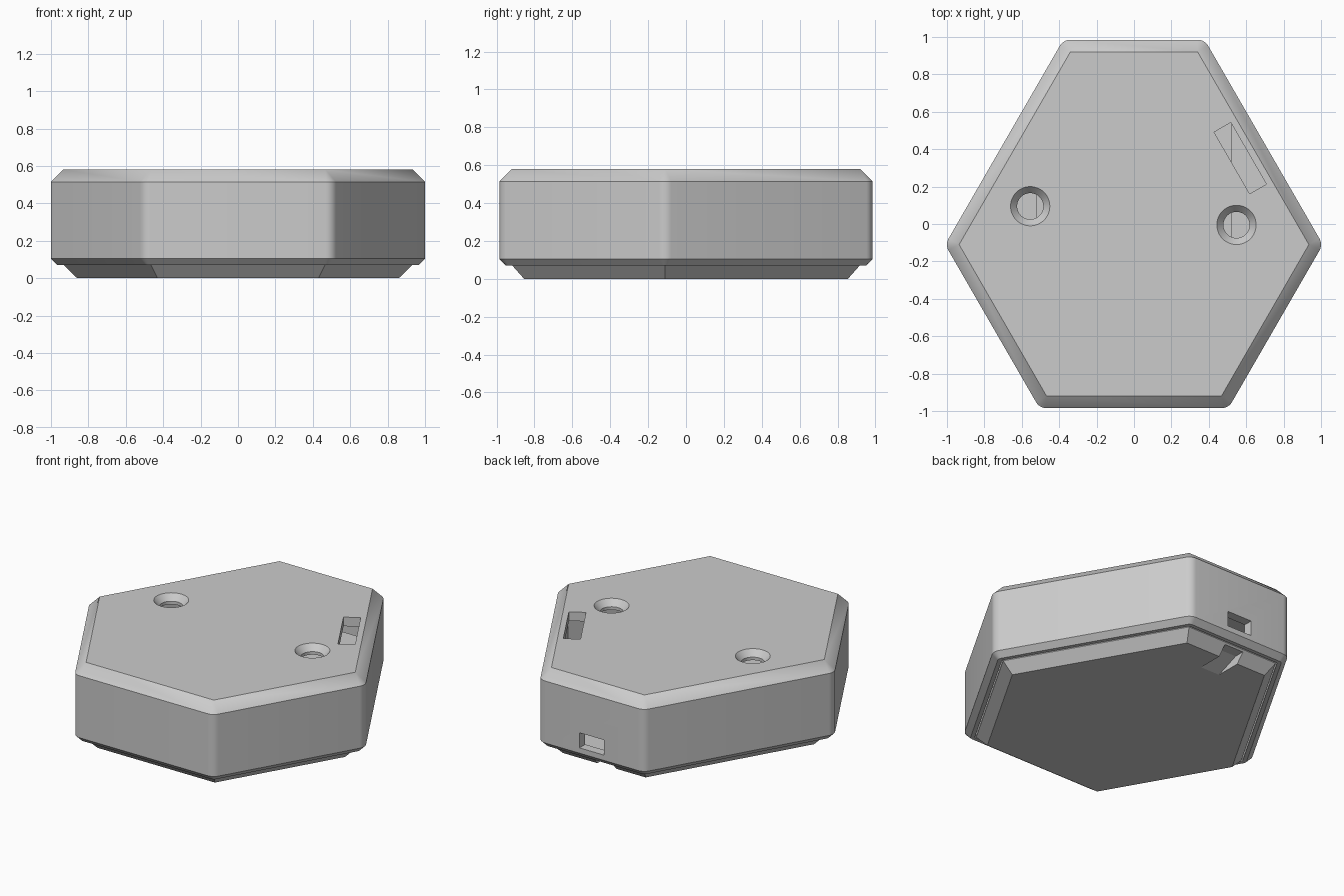
import bpy, bmesh, math
from math import radians, cos, sin, sqrt
from mathutils import Matrix

cube = bpy.data.objects.get("Cube")
if cube:
    bpy.data.objects.remove(cube, do_unlink=True)

grey = bpy.data.materials.new("plain grey")
grey.use_nodes = True
COLOR = (0.6, 0.6, 0.6, 1)
grey.diffuse_color = COLOR
grey.node_tree.nodes["Principled BSDF"].inputs["Base Color"].default_value = COLOR

# Sharp hexagon of the top face, with equal angles but unequal sides
SIDE_X, SIDE_Y, HALF_Y, ROUND = 0.935, -0.11, 0.92, 0.065
BACK_X = SIDE_X - (HALF_Y - SIDE_Y) / sqrt(3)
FRONT_X = SIDE_X - (HALF_Y + SIDE_Y) / sqrt(3)
CORNERS = [(SIDE_X, SIDE_Y), (BACK_X, HALF_Y), (-BACK_X, HALF_Y),
           (-SIDE_X, SIDE_Y), (-FRONT_X, -HALF_Y), (FRONT_X, -HALF_Y)]


def hexagon(inset, z, steps=6):
    """Outline inset from the outer wall; corners are round until ROUND is used up."""
    r = ROUND - inset
    pts = []
    for i, (x, y) in enumerate(CORNERS):
        mid = radians(60 * i)
        for s in range(steps + 1):
            if r >= 0:
                a, d = mid + radians(60 * s / steps - 30), r
            else:
                a, d = mid, r / cos(radians(30))
            pts.append((x + d * cos(a), y + d * sin(a), z))
    return pts


def circle(x, y, r, z, n=48):
    return [(x + r * cos(math.tau * i / n), y + r * sin(math.tau * i / n), z) for i in range(n)]


def make_object(name, bm):
    bmesh.ops.remove_doubles(bm, verts=bm.verts, dist=1e-5)
    bmesh.ops.recalc_face_normals(bm, faces=bm.faces)
    mesh = bpy.data.meshes.new(name)
    bm.to_mesh(mesh)
    bm.free()
    mesh.materials.append(grey)
    ob = bpy.data.objects.new(name, mesh)
    bpy.context.collection.objects.link(ob)
    return ob


def loft(name, rings):
    """Skin a list of matching outlines and cap both ends."""
    bm = bmesh.new()
    rows = [[bm.verts.new(p) for p in ring] for ring in rings]
    n = len(rows[0])
    for a, b in zip(rows, rows[1:]):
        for i in range(n):
            j = (i + 1) % n
            bm.faces.new((a[i], a[j], b[j], b[i]))
    bm.faces.new(rows[0])
    bm.faces.new(rows[-1])
    return make_object(name, bm)


def box(name, center, size, turn=0):
    bm = bmesh.new()
    m = Matrix.Translation(center) @ Matrix.Rotation(radians(turn), 4, 'Z') @ Matrix.Diagonal((*size, 1))
    bmesh.ops.create_cube(bm, size=1, matrix=m)
    return make_object(name, bm)


def activate(ob):
    bpy.ops.object.select_all(action='DESELECT')
    ob.select_set(True)
    bpy.context.view_layer.objects.active = ob


def cut(ob, cutters):
    activate(ob)
    for c in cutters:
        c.hide_render = True
        mod = ob.modifiers.new("cut", 'BOOLEAN')
        mod.operation, mod.solver, mod.object = 'DIFFERENCE', 'EXACT', c
        bpy.ops.object.modifier_apply(modifier=mod.name)
        bpy.data.objects.remove(c, do_unlink=True)


def smooth(ob):
    activate(ob)
    bpy.ops.object.shade_smooth_by_angle(angle=radians(25))


# Hollow shell: chamfered top, straight wall, small lower chamfer, inner cavity
shell = loft("case_shell", [hexagon(i, z) for i, z in (
    (0.065, 0.58), (0, 0.515), (0, 0.105), (0.035, 0.07), (0.06, 0.07), (0.06, 0.52))])


# Countersunk holes, slanted slot and rear port
def screw_cutter(x, y):
    return loft("screw_cutter", [circle(x, y, r, z) for r, z in (
        (0.07, 0.45), (0.07, 0.54), (0.105, 0.58), (0.105, 0.65))])


cut(shell, [screw_cutter(-0.555, 0.095), screw_cutter(0.548, -0.005),
            box("slot_cutter", (0.568, 0.352, 0.55), (0.38, 0.103, 0.2), -60),
            box("port_cutter", (0, 0.95, 0.19), (0.18, 0.25, 0.1))])
smooth(shell)

# Base plate with sloping rim and a wedge-shaped pry notch at the back
base = loft("base_plate", [hexagon(i, z) for i, z in ((0.13, 0), (0.068, 0.07), (0.068, 0.1))])
notch = loft("notch_cutter", [[(x, 0.66, -0.01), (x, 0.84, 0.06), (x, 1, 0.06), (x, 1, -0.01)]
                              for x in (-0.09, 0.05)])
cut(base, [notch])

# Block inside the cavity, seen through the openings
box("inner_tray", (0, 0, 0.26), (1.045, 1.16, 0.34))
